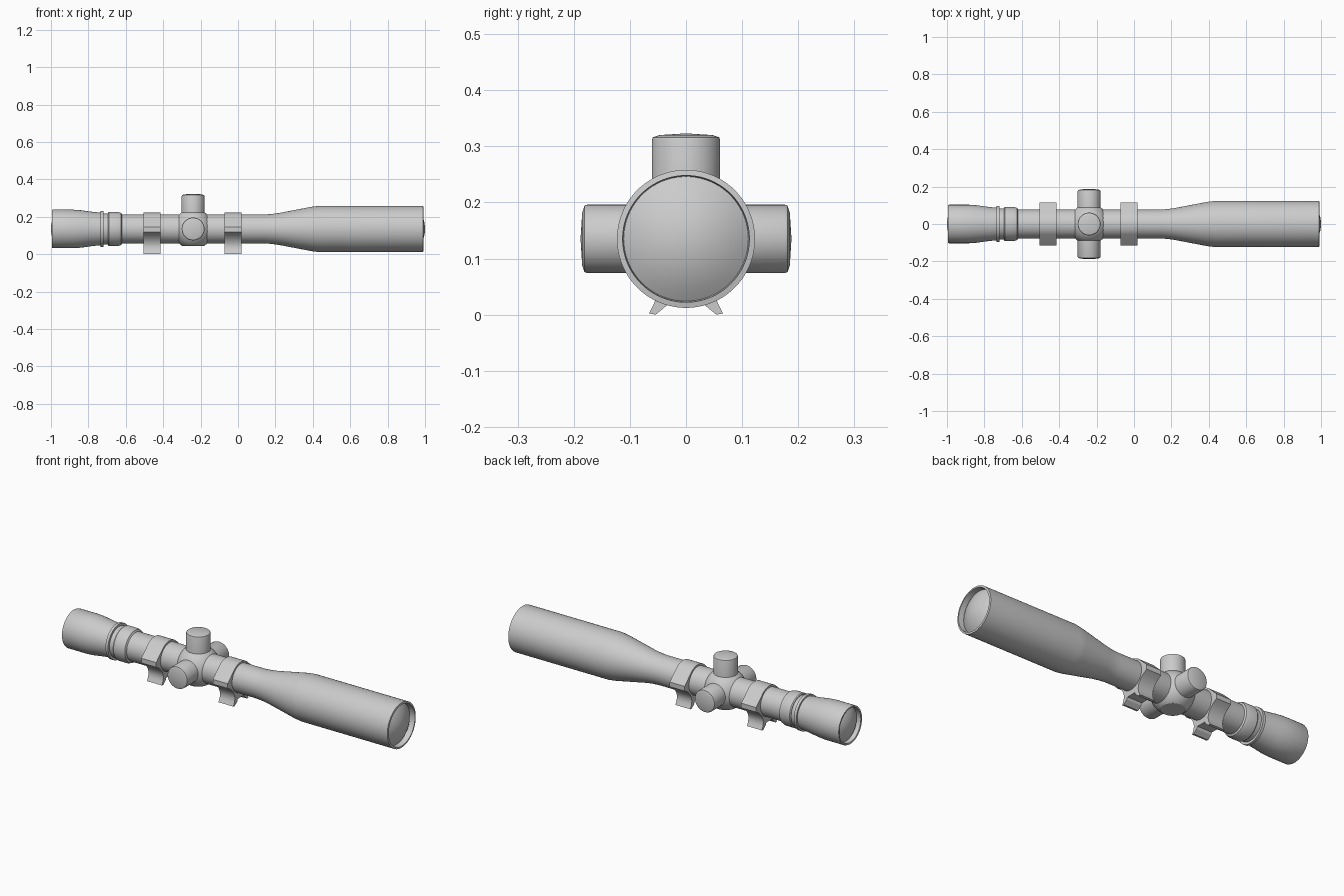
import bpy, bmesh, math
from mathutils import Vector, Matrix

if "Cube" in bpy.data.objects:
    bpy.data.objects.remove(bpy.data.objects["Cube"])

AXIS_Z = 0.135
TURRET_X = -0.24


def finish(name, bm, angle=25):
    bmesh.ops.remove_doubles(bm, verts=bm.verts, dist=1e-5)
    bmesh.ops.recalc_face_normals(bm, faces=bm.faces)
    mesh = bpy.data.meshes.new(name)
    bm.to_mesh(mesh)
    bm.free()
    ob = bpy.data.objects.new(name, mesh)
    bpy.context.collection.objects.link(ob)
    bpy.ops.object.select_all(action='DESELECT')
    ob.select_set(True)
    bpy.context.view_layer.objects.active = ob
    bpy.ops.object.shade_smooth_by_angle(angle=math.radians(angle))
    return ob


def lathe(name, profile, origin, direction, steps=64):
    """Revolve (distance, radius) points around a direction."""
    bm = bmesh.new()
    vs = [bm.verts.new((r, 0, d)) for d, r in profile]
    es = [bm.edges.new(p) for p in zip(vs, vs[1:])]
    bmesh.ops.spin(bm, geom=vs + es, cent=(0, 0, 0), axis=(0, 0, 1),
                   angle=math.tau, steps=steps)
    rot = Vector((0, 0, 1)).rotation_difference(Vector(direction)).to_matrix().to_4x4()
    bm.transform(Matrix.Translation(origin) @ rot)
    return finish(name, bm)


def dome(x0, x1, r, n=8):
    """Lens bulge from its rim at x0 to its centre at x1."""
    return [(x0 + (x1 - x0) * (1 - (k / n) ** 2), r * k / n) for k in range(n + 1)]


# Main body: eyepiece, power ring, tube and objective bell, with both lenses
body = dome(-0.97, -1.0, 0.091)
body += [(-0.993, 0.093), (-0.995, 0.101), (-0.99, 0.103), (-0.88, 0.103),
         (-0.84, 0.100), (-0.79, 0.093), (-0.735, 0.087),
         (-0.735, 0.096), (-0.72, 0.096), (-0.72, 0.083), (-0.695, 0.083),
         (-0.695, 0.087), (-0.69, 0.091), (-0.64, 0.091), (-0.625, 0.086),
         (-0.62, 0.077), (0.14, 0.077), (0.18, 0.080), (0.22, 0.0855),
         (0.39, 0.118), (0.43, 0.123), (0.99, 0.123), (0.992, 0.113)]
body += dome(0.962, 1.0, 0.111)[::-1]
lathe("scope_body", body, (0, 0, AXIS_Z), (1, 0, 0), 80)

# Turret housing: sphere trimmed flat on six sides
bm = bmesh.new()
bmesh.ops.create_uvsphere(bm, u_segments=64, v_segments=32, radius=0.108)
for axis, half in ((0, 0.086), (1, 0.09), (2, 0.09)):
    for s in (-1, 1):
        n = Vector((0, 0, 0))
        n[axis] = s
        res = bmesh.ops.bisect_plane(bm, geom=bm.verts[:] + bm.edges[:] + bm.faces[:],
                                     plane_co=n * half, plane_no=n, clear_outer=True)
        cut = [e for e in res['geom_cut'] if isinstance(e, bmesh.types.BMEdge)]
        bmesh.ops.holes_fill(bm, edges=cut, sides=0)
bmesh.ops.translate(bm, verts=bm.verts, vec=(TURRET_X, 0, AXIS_Z))
finish("turret_housing", bm)

# Adjustment turrets
cap = [(0.05, 0), (0.05, 0.061), (0.176, 0.061), (0.181, 0.059),
       (0.185, 0.047), (0.188, 0.0)]
for name, d in (("top_turret", (0, 0, 1)), ("front_turret", (0, -1, 0)),
                ("back_turret", (0, 1, 0))):
    lathe(name, cap, (TURRET_X, 0, AXIS_Z), d, 48)

# Mount rings: mirrored cross-section with side flanges and flared dovetail feet
R = 0.087
half = [(R * math.sin(math.radians(a)), AXIS_Z + R * math.cos(math.radians(a)))
        for a in range(0, 41, 5)]
half += [(0.115, 0.146), (0.115, 0.12), (0.088, 0.104), (0.068, 0.083),
         (0.056, 0.062), (0.052, 0.042), (0.056, 0.022), (0.066, 0.002),
         (0.054, 0.0), (0.032, 0.018), (0.027, 0.03)]
outline = half + [(-y, z) for y, z in reversed(half[1:])]
for name, x0 in (("rear_mount_ring", -0.505), ("front_mount_ring", -0.072)):
    bm = bmesh.new()
    face = bm.faces.new([bm.verts.new((x0, y, z)) for y, z in outline])
    ext = bmesh.ops.extrude_face_region(bm, geom=[face], use_keep_orig=True)
    bmesh.ops.translate(bm, vec=(0.09, 0, 0),
                        verts=[v for v in ext['geom'] if isinstance(v, bmesh.types.BMVert)])
    finish(name, bm)
